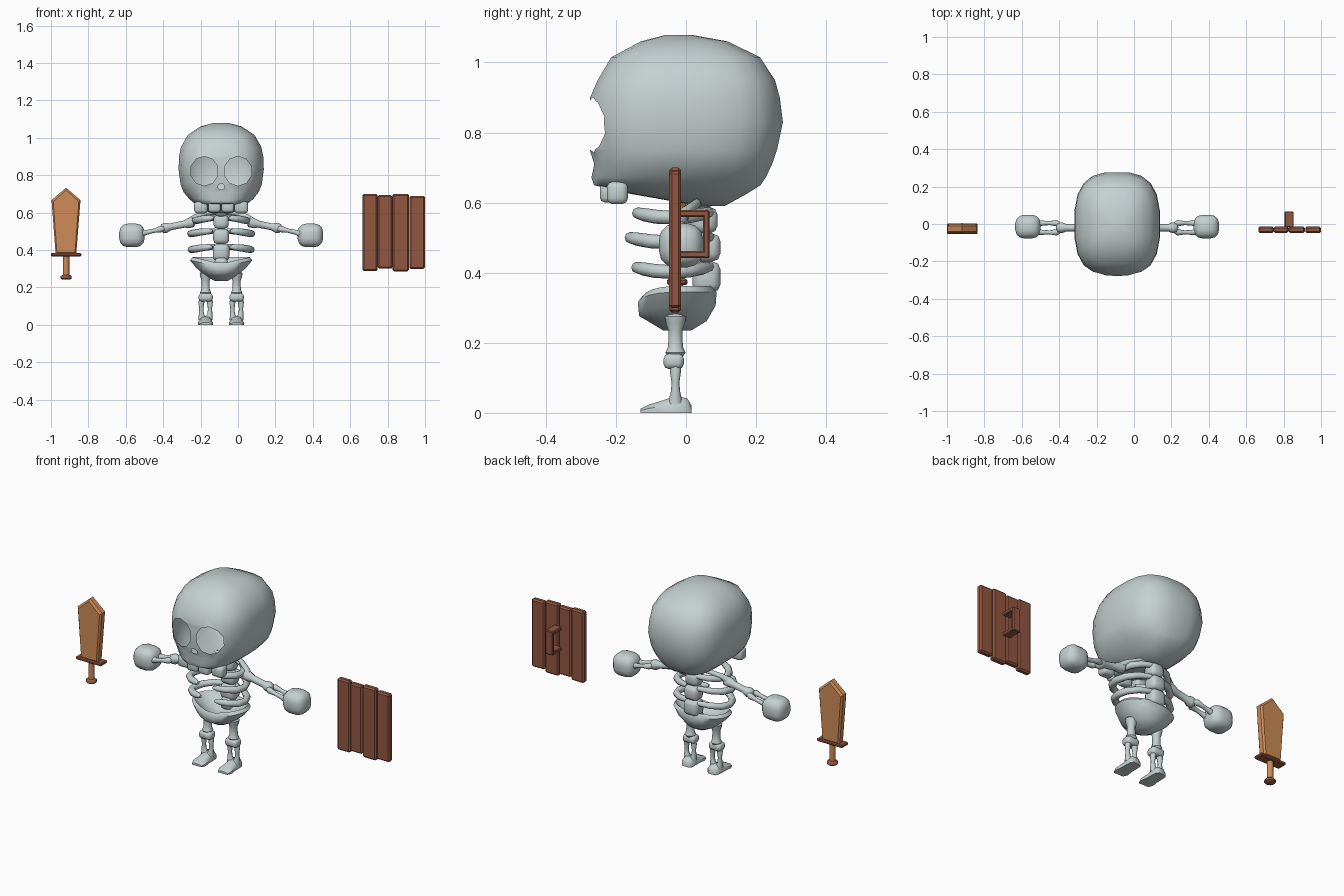
import bpy, bmesh, math
from mathutils import Vector

if "Cube" in bpy.data.objects:
    bpy.data.objects.remove(bpy.data.objects["Cube"])

CX = -0.09  # centre line of the skeleton


def material(name, rgb):
    m = bpy.data.materials.new(name)
    m.diffuse_color = (*rgb, 1)
    m.use_nodes = True
    m.node_tree.nodes["Principled BSDF"].inputs["Base Color"].default_value = m.diffuse_color
    return m


BONE = material("bone_grey", (0.56, 0.63, 0.63))
BROWN = material("dark_wood", (0.29, 0.095, 0.053))
TAN = material("light_wood", (0.62, 0.26, 0.095))


def finish(bm, name, mat, angle=50):
    bmesh.ops.recalc_face_normals(bm, faces=bm.faces)
    me = bpy.data.meshes.new(name)
    bm.to_mesh(me)
    bm.free()
    ob = bpy.data.objects.new(name, me)
    bpy.context.collection.objects.link(ob)
    me.materials.append(mat)
    bpy.ops.object.select_all(action='DESELECT')
    ob.select_set(True)
    bpy.context.view_layer.objects.active = ob
    bpy.ops.object.shade_smooth_by_angle(angle=math.radians(angle))
    return ob


def loft(rings):
    """Join equal rings of points into a closed skin."""
    bm = bmesh.new()
    vs = [[bm.verts.new(p) for p in r] for r in rings]
    n = len(vs[0])
    for a, b in zip(vs, vs[1:]):
        for i in range(n):
            bm.faces.new((a[i], a[(i + 1) % n], b[(i + 1) % n], b[i]))
    bm.faces.new(vs[0])
    bm.faces.new(vs[-1])
    return bm


def tube(name, pts, mat=BONE, n=10):
    """Round bone through (x, y, z, radius) points."""
    P = [Vector(p[:3]) for p in pts]
    rings = []
    for i, p in enumerate(P):
        d = (P[min(i + 1, len(P) - 1)] - P[max(i - 1, 0)]).normalized()
        ref = Vector((0, 1, 0)) if abs(d.z) > 0.8 else Vector((0, 0, 1))
        u = d.cross(ref).normalized()
        v = d.cross(u)
        rings.append([p + pts[i][3] * (u * math.cos(t) + v * math.sin(t))
                      for t in (2 * math.pi * k / n for k in range(n))])
    return finish(loft(rings), name, mat)


def box(name, c, size, mat, bevel=0.005, segs=1):
    bm = bmesh.new()
    bmesh.ops.create_cube(bm, size=1)
    for v in bm.verts:
        v.co = Vector(c) + Vector(a * b for a, b in zip(v.co, size))
    bmesh.ops.bevel(bm, geom=bm.edges[:], offset=bevel, segments=segs,
                    profile=0.5, affect='EDGES')
    return finish(bm, name, mat, 50 if mat == BONE else 25)


def oval(z, yf, yb, hw, p=2.8, n=20):
    """Horizontal rounded-square ring."""
    out = []
    for k in range(n):
        t = 2 * math.pi * (k + 0.5) / n
        c, s = math.cos(t), math.sin(t)
        out.append(Vector((CX + hw * math.copysign(abs(c) ** (2 / p), c),
                           (yf + yb) / 2 + (yb - yf) / 2 * math.copysign(abs(s) ** (2 / p), s), z)))
    return out


# Skull shell
skull = finish(loft([oval(*r) for r in (
    (0.590, 0.04, 0.11, 0.04), (0.625, -0.16, 0.175, 0.115), (0.650, -0.265, 0.215, 0.145),
    (0.672, -0.272, 0.23, 0.172), (0.71, -0.264, 0.248, 0.203), (0.75, -0.277, 0.262, 0.219),
    (0.83, -0.281, 0.279, 0.230), (0.90, -0.276, 0.27, 0.227), (0.95, -0.254, 0.256, 0.217),
    (1.015, -0.215, 0.213, 0.180), (1.06, -0.13, 0.12, 0.112), (1.078, -0.06, 0.02, 0.045))]),
    "skull", BONE)

# Eye and nose openings through the shell
holes = [(CX - 0.09, 0.822, 0.075, 0.079), (CX + 0.09, 0.822, 0.075, 0.079),
         (CX, 0.738, 0.019, 0.016)]
for hx, hz, rx, rz in holes:
    ring = [(hx + rx * math.cos(t), hz + rz * math.sin(t))
            for t in (2 * math.pi * (k + 0.5) / 10 for k in range(10))]
    cutter = finish(loft([[(x, y, z) for x, z in ring] for y in (-0.4, -0.1)]), "cutter", BONE)
    bpy.context.view_layer.objects.active = skull
    mod = skull.modifiers.new("hole", 'BOOLEAN')
    mod.operation, mod.solver, mod.object = 'DIFFERENCE', 'EXACT', cutter
    bpy.ops.object.modifier_apply(modifier=mod.name)
    bpy.data.objects.remove(cutter)
bm = bmesh.new()
bm.from_mesh(skull.data)
walls = [f for f in bm.faces if any(all(
    v.co.y < -0.05 and ((v.co.x - hx) / rx) ** 2 + ((v.co.z - hz) / rz) ** 2 < 1.02
    for v in f.verts) for hx, hz, rx, rz in holes)]
bmesh.ops.delete(bm, geom=walls, context='FACES')
bm.to_mesh(skull.data)
bm.free()

# Spine
for i, (y, z, w, h) in enumerate(((0.045, 0.325, 0.07, 0.07), (0.058, 0.388, 0.088, 0.088),
                                  (0.058, 0.472, 0.085, 0.08), (0.05, 0.55, 0.08, 0.075),
                                  (0.035, 0.61, 0.07, 0.06))):
    box(f"vertebra_{i}", (CX, y, z), (w, 0.08, h), BONE, 0.022, 2)

# Pelvis bowl with a dip at the front
rings = []
for z, rx, ry in ((0.235, 0.035, 0.04), (0.262, 0.085, 0.085), (0.305, 0.135, 0.11),
                  (0.345, 0.168, 0.114), (0.362, 0.155, 0.10), (0.335, 0.12, 0.08),
                  (0.29, 0.05, 0.04)):
    ring = oval(z, -0.025 - ry, -0.025 + ry, rx, 2.1)
    for p in ring:
        if z > 0.3 and p.y < -0.025:
            p.z -= 0.035 * (1 - abs(p.x - CX) / rx)
    rings.append(ring)
finish(loft(rings), "pelvis", BONE)

for s, side in ((-1, "left"), (1, "right")):
    def X(d):
        return CX + s * d

    # Teeth
    box(f"inner_tooth_{side}", (X(0.036), -0.222, 0.63), (0.066, 0.048, 0.058), BONE, 0.014, 2)
    box(f"outer_tooth_{side}", (X(0.108), -0.196, 0.628), (0.072, 0.06, 0.064), BONE, 0.016, 2)

    # Ribs, open at the front
    for i, (z, w, front) in enumerate(((0.565, 0.138, -0.15), (0.495, 0.163, -0.172),
                                       (0.41, 0.16, -0.152))):
        b = (0.07 - front) / 2
        tube(f"rib_{i}_{side}", [
            (X(w * math.sin(t)), front + b + b * math.cos(t), z + 0.008 * math.cos(2 * t), r)
            for t, r in ((0.2, 0.014), (0.65, 0.018), (1.1, 0.019), (1.55, 0.019),
                         (2.0, 0.02), (2.4, 0.019), (2.7, 0.016), (2.85, 0.008))], n=8)

    # Collar bone and upper arm
    tube(f"collar_bone_{side}", [(X(0.02), 0.035, 0.598, 0.012), (X(0.08), 0.03, 0.598, 0.013),
                                 (X(0.14), 0.0, 0.575, 0.016), (X(0.165), -0.015, 0.555, 0.02)], n=8)
    tube(f"upper_arm_{side}", [(X(0.14), -0.02, 0.55, 0.012), (X(0.15), -0.02, 0.548, 0.027),
                               (X(0.175), -0.02, 0.543, 0.028), (X(0.20), -0.02, 0.538, 0.02),
                               (X(0.27), -0.02, 0.524, 0.019), (X(0.295), -0.02, 0.519, 0.029),
                               (X(0.315), -0.02, 0.514, 0.026), (X(0.325), -0.02, 0.512, 0.01)])

    # Forearm pair and fist
    for j, dy in enumerate((-0.025, 0.025)):
        tube(f"forearm_{j}_{side}", [(X(0.305), -0.02 + dy * 0.5, 0.515, 0.014),
                                     (X(0.325), -0.02 + dy, 0.511, 0.017),
                                     (X(0.36), -0.02 + dy, 0.503, 0.011),
                                     (X(0.40), -0.02 + dy, 0.494, 0.013),
                                     (X(0.43), -0.02 + dy * 0.8, 0.487, 0.022)], n=8)
    box(f"hand_{side}", (X(0.477), -0.014, 0.478), (0.136, 0.126, 0.126), BONE, 0.046, 3)

    # Thigh, knee, paired shin bones
    lx = X(0.083)
    tube(f"thigh_{side}", [(lx, -0.03, 0.29, 0.018), (lx, -0.03, 0.275, 0.032),
                           (lx, -0.03, 0.255, 0.028), (lx, -0.03, 0.235, 0.021),
                           (lx, -0.03, 0.19, 0.022), (lx, -0.03, 0.172, 0.03),
                           (lx, -0.03, 0.16, 0.022)])
    box(f"knee_{side}", (lx, -0.035, 0.147), (0.076, 0.058, 0.044), BONE, 0.015, 2)
    for j, dx in enumerate((-0.023, 0.023)):
        tube(f"shin_{j}_{side}", [(lx + dx * 0.7, -0.03, 0.14, 0.015), (lx + dx, -0.03, 0.12, 0.016),
                                  (lx + dx, -0.03, 0.085, 0.011), (lx + dx, -0.03, 0.055, 0.014),
                                  (lx + dx * 0.7, -0.03, 0.03, 0.022)], n=8)

    # Foot, sloping to a wedge toe
    foot = []
    for y, w, h in ((0.015, 0.022, 0.022), (0.003, 0.032, 0.042), (-0.03, 0.034, 0.048),
                    (-0.065, 0.034, 0.036), (-0.105, 0.04, 0.024), (-0.13, 0.03, 0.012)):
        foot.append([(lx + a * w, y, b * h) for a, b in
                     ((-1, 0), (1, 0), (1, 0.55), (0.55, 1), (-0.55, 1), (-1, 0.55))])
    finish(loft(foot), f"foot_{side}", BONE)

# Sword blade
SX, SY = -0.919, -0.025
outline = [(-0.056, 0.378), (0.054, 0.378), (0.077, 0.667), (0.0, 0.733), (-0.078, 0.667)]


def blade_ring(k, y):
    return [(SX + x * k, SY + y, 0.53 + (z - 0.53) * (k * 0.5 + 0.5)) for x, z in outline]


finish(loft([blade_ring(0.88, -0.024), blade_ring(1, -0.014),
             blade_ring(1, 0.014), blade_ring(0.88, 0.024)]), "sword_blade", TAN, 15)

# Sword guard, grip and pommel
box("sword_guard", (SX, SY, 0.374), (0.163, 0.058, 0.018), BROWN, 0.005)
tube("sword_grip", [(SX, SY, 0.26, 0.017), (SX, SY, 0.37, 0.017)], TAN, 8)
tube("sword_pommel", [(SX, SY, 0.241, 0.02), (SX, SY, 0.248, 0.03),
                      (SX, SY, 0.259, 0.03), (SX, SY, 0.267, 0.02)], BROWN, 8)

# Shield planks
for i, (x0, x1, z0, z1) in enumerate(((0.665, 0.747, 0.287, 0.70), (0.747, 0.826, 0.30, 0.693),
                                      (0.826, 0.914, 0.286, 0.70), (0.916, 1.0, 0.299, 0.69))):
    box(f"shield_plank_{i}", ((x0 + x1) / 2, -0.031, (z0 + z1) / 2),
        (x1 - x0, 0.034, z1 - z0), BROWN, 0.008)

# Shield handle
for i, (y, z, dy, dz) in enumerate(((0.022, 0.569, 0.08, 0.02), (0.022, 0.452, 0.08, 0.02),
                                    (0.058, 0.51, 0.018, 0.137))):
    box(f"shield_handle_{i}", (0.829, y, z), (0.048, dy, dz), BROWN, 0.004)
